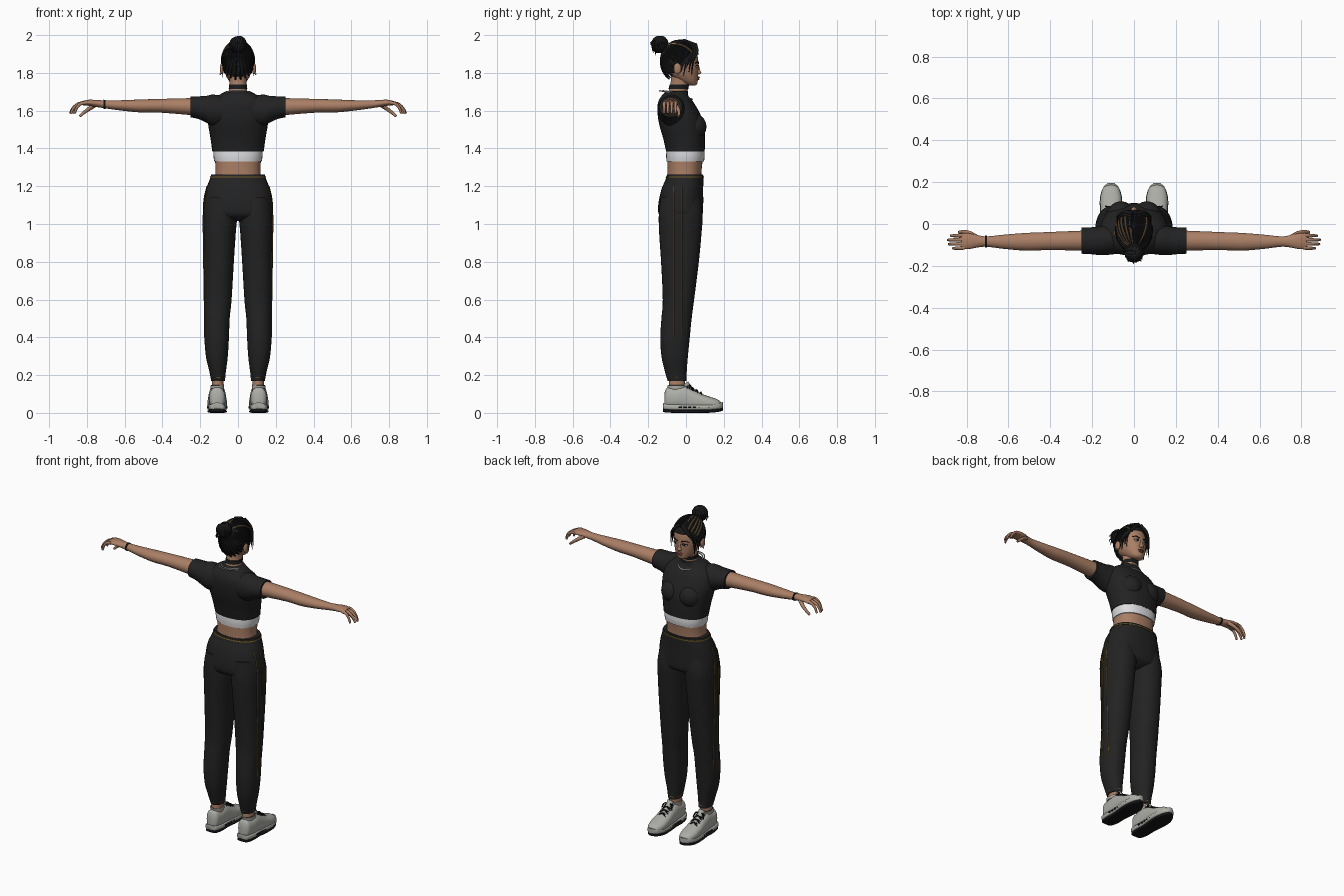
import bpy, bmesh, math, random
from mathutils import Vector

random.seed(4)
if "Cube" in bpy.data.objects:
    bpy.data.objects.remove(bpy.data.objects["Cube"], do_unlink=True)


def material(name, r, g, b):
    m = bpy.data.materials.new(name)
    m.use_nodes = True
    m.diffuse_color = (r, g, b, 1)
    node = next(n for n in m.node_tree.nodes if n.type == 'BSDF_PRINCIPLED')
    node.inputs["Base Color"].default_value = (r, g, b, 1)
    node.inputs["Roughness"].default_value = 0.8
    return m


SKIN = material("warm skin", .40, .21, .13)
CLOTH = material("black cloth", .016, .016, .016)
HAIR = material("black hair", .010, .010, .011)
WHITE = material("white band", .72, .72, .74)
SHOE = material("pale grey shoe", .42, .42, .39)
RUBBER = material("dark rubber", .008, .008, .008)
GOLD = material("gold trim", .16, .10, .015)
SILVER = material("silver", .5, .5, .5)
STREAK = material("brown streak", .26, .15, .07)
LIPS = material("lips", .27, .09, .07)


def finish(name, bm, mat):
    bmesh.ops.recalc_face_normals(bm, faces=bm.faces)
    mesh = bpy.data.meshes.new(name)
    bm.to_mesh(mesh)
    bm.free()
    mesh.materials.append(mat)
    ob = bpy.data.objects.new(name, mesh)
    bpy.context.collection.objects.link(ob)
    bpy.context.view_layer.objects.active = ob
    bpy.ops.object.select_all(action='DESELECT')
    ob.select_set(True)
    bpy.ops.object.shade_smooth_by_angle(angle=math.radians(50))
    return ob


def resample(rows, steps=5):
    """Smooth spline through rows of numbers."""
    out = []
    for i in range(len(rows) - 1):
        p0, p1, p2, p3 = (rows[min(max(i + k, 0), len(rows) - 1)] for k in (-1, 0, 1, 2))
        for j in range(steps):
            t = j / steps
            out.append([b + .5 * t * (c - a + t * (2*a - 5*b + 4*c - d + t * (3 * (b - c) + d - a)))
                        for a, b, c, d in zip(p0, p1, p2, p3)])
    return out + [list(rows[-1])]


def skin_rings(name, rings, mat):
    bm = bmesh.new()
    loops = [[bm.verts.new(p) for p in ring] for ring in rings]
    n = len(loops[0])
    for a, b in zip(loops, loops[1:]):
        for i in range(n):
            bm.faces.new((a[i], a[(i + 1) % n], b[(i + 1) % n], b[i]))
    bm.faces.new(loops[0])
    bm.faces.new(loops[-1])
    return finish(name, bm, mat)


def loft(name, axis, rows, mat, power=2.0, n=32):
    """Rows are (position, centre a, centre b, radius a, radius b) along an axis."""
    rings = []
    for t, a, b, ra, rb in resample(rows):
        ring = []
        for i in range(n):
            c, s = math.cos(math.tau * i / n), math.sin(math.tau * i / n)
            u = a + ra * math.copysign(abs(c) ** (2 / power), c)
            v = b + rb * math.copysign(abs(s) ** (2 / power), s)
            ring.append({'x': (t, u, v), 'y': (u, t, v), 'z': (u, v, t)}[axis])
        rings.append(ring)
    return skin_rings(name, rings, mat)


def tube(name, points, r0, r1, mat, steps=4, n=8):
    pts = [Vector(p) for p in resample(points, steps)]
    rings = []
    for i, p in enumerate(pts):
        d = (pts[min(i + 1, len(pts) - 1)] - pts[max(i - 1, 0)]).normalized()
        side = d.cross(Vector((.13, .31, .94))).normalized()
        up = side.cross(d)
        r = r0 + (r1 - r0) * i / (len(pts) - 1)
        rings.append([p + r * (side * math.cos(math.tau * k / n) + up * math.sin(math.tau * k / n))
                      for k in range(n)])
    return skin_rings(name, rings, mat)


def ball(name, centre, radii, mat, keep=None):
    bm = bmesh.new()
    bmesh.ops.create_uvsphere(bm, u_segments=40, v_segments=28, radius=1)
    for v in bm.verts:
        v.co = Vector(c + r * k for c, r, k in zip(centre, radii, v.co))
    if keep:
        bad = [f for f in bm.faces if not keep(f.calc_center_median())]
        bmesh.ops.delete(bm, geom=bad, context='FACES')
    return finish(name, bm, mat)


# Torso: midriff, band and cropped top
loft("midriff", 'z', [(1.22, 0, -.01, .125, .09), (1.28, 0, -.008, .119, .09),
                      (1.35, 0, -.004, .122, .094)], SKIN, 2.3)
loft("chest_band", 'z', [(1.33, 0, -.004, .125, .099), (1.36, 0, -.003, .13, .102),
                         (1.40, 0, -.003, .131, .1)], WHITE, 2.3)
loft("crop_top", 'z', [(1.383, 0, -.003, .136, .102), (1.45, 0, -.01, .145, .11),
                       (1.52, 0, -.022, .157, .118), (1.58, 0, -.037, .163, .113),
                       (1.64, 0, -.053, .15, .096), (1.68, 0, -.058, .105, .07),
                       (1.705, 0, -.045, .058, .056)], CLOTH, 2.3)

# Trousers
HIPS = [(1.262, 0, -.005, .142, .096), (1.235, 0, -.008, .15, .1), (1.18, 0, -.02, .17, .111),
        (1.10, 0, -.028, .183, .119), (1.045, 0, -.028, .178, .112), (1.015, 0, -.028, .10, .06)]
LEG = [(1.14, .088, -.03, .08, .105), (1.05, .094, -.028, .09, .116), (.95, .098, -.03, .086, .112),
       (.80, .102, -.032, .08, .1), (.6, .107, -.04, .073, .083), (.5, .111, -.05, .067, .08),
       (.4, .113, -.058, .065, .078), (.3, .112, -.06, .058, .07), (.22, .108, -.054, .044, .058),
       (.17, .106, -.047, .036, .05)]
loft("trouser_hips", 'z', HIPS, CLOTH, 2.3)
loft("waist_trim", 'z', [(1.246, 0, -.007, .149, .1015), (1.252, 0, -.006, .147, .1)], GOLD, 2.3)


def outer_x(y, z):
    best = 0
    for rows in (HIPS, LEG):
        t, cx, cy, rx, ry = min(resample(rows, 20), key=lambda r: abs(r[0] - z))
        if abs(t - z) < .02 and abs(y - cy) < ry:
            best = max(best, cx + rx * (1 - (abs(y - cy) / ry) ** 2.2) ** (1 / 2.2))
    return best


for s, tag in ((1, "left"), (-1, "right")):
    def flip(rows):
        return [(t, s * a, *rest) for t, a, *rest in rows]

    def side(points):
        return [(s * x, y, z) for x, y, z in points]

    ball(tag + "_bust", (s * .062, .035, 1.515), (.07, .073, .072), CLOTH)
    loft(tag + "_trouser_leg", 'z', flip(LEG), CLOTH, 2.2)
    for y in (-.064, -.022):
        zs = [1.2 - .05 * i for i in range(17)]
        tube(tag + "_trouser_stripe", side([(outer_x(y, z), y, z) for z in zs]), .0028, .0028, GOLD, 2)

    # Sleeve, arm and hand
    loft(tag + "_sleeve", 'x', [(s * x, *r) for x, *r in (
        (.06, -.07, 1.60, .07, .075), (.13, -.076, 1.602, .072, .083), (.17, -.08, 1.608, .068, .07),
        (.21, -.08, 1.616, .064, .06), (.252, -.08, 1.62, .062, .055))], CLOTH)
    loft(tag + "_arm", 'x', [(s * x, *r) for x, *r in (
        (.2, -.08, 1.62, .05, .048), (.3, -.08, 1.623, .046, .042), (.42, -.082, 1.626, .043, .036),
        (.52, -.085, 1.625, .042, .034), (.62, -.085, 1.628, .034, .027),
        (.70, -.084, 1.633, .025, .021), (.74, -.083, 1.637, .028, .019),
        (.79, -.082, 1.642, .038, .016), (.825, -.082, 1.64, .036, .011))], SKIN)
    for i, length in enumerate((.052, .066, .062, .042)):
        y = -.053 - .02 * i
        tube(tag + "_finger", side([(.81, y, 1.641), (.815 + length * .45, y - .002, 1.636),
                                    (.82 + length * .8, y - .003, 1.615),
                                    (.823 + length, y - .003, 1.585)]), .0105, .006, SKIN)
    tube(tag + "_thumb", side([(.755, -.062, 1.632), (.785, -.044, 1.612), (.815, -.037, 1.59),
                               (.838, -.04, 1.57)]), .013, .007, SKIN)

    # Ankle, cuff and shoe
    loft(tag + "_ankle", 'z', flip([(.09, .108, -.05, .036, .045), (.16, .107, -.048, .031, .042),
                                    (.2, .107, -.048, .03, .042)]), SKIN)
    loft(tag + "_cuff_line", 'z', flip([(.184, .106, -.049, .039, .053),
                                        (.189, .106, -.05, .0395, .0535)]), GOLD)
    loft(tag + "_shoe_upper", 'y', [(y, s * .11, *r) for y, *r in (
        (-.114, .065, .022, .04), (-.10, .078, .038, .056), (-.06, .077, .044, .057),
        (-.015, .08, .046, .063), (.03, .07, .048, .058), (.08, .058, .051, .044),
        (.13, .05, .05, .034), (.17, .044, .038, .026), (.188, .04, .018, .012))], SHOE, 2.4)
    for name, mat, low, high, grow in (("shoe_sole", SHOE, .014, .046, 0),
                                       ("shoe_tread", RUBBER, 0, .016, -.003)):
        loft(f"{tag}_{name}", 'y', [(y, s * .11, (low + high) / 2 + lift, rx + grow, (high - low) / 2)
             for y, rx, lift in ((-.122, .022, .008), (-.112, .038, .003), (-.06, .047, 0),
                                 (0, .046, 0), (.07, .053, 0), (.13, .052, .001),
                                 (.175, .037, .006), (.196, .014, .012))], mat, 4)
    for i in range(7):
        y = -.03 + .025 * i
        for e in (-1, 1):
            ball(tag + "_sole_fleck", (s * .11 + e * .0475, y, .03), (.006, .009, .005), RUBBER)
    loft(tag + "_shoe_collar", 'z', flip([(.128, .11, -.048, .036, .048),
                                          (.146, .11, -.048, .037, .05)]), SHOE)
    ball(tag + "_shoe_opening", (s * .11, -.048, .1455), (.033, .046, .003), RUBBER)
    tube(tag + "_tongue", side([(.11, .06, .098), (.11, .02, .126), (.11, -.005, .155)]),
         .016, .02, SHOE)
    for i in range(4):
        y, z = .005 + .022 * i, .143 - .0125 * i
        for e in (-1, 1):
            tube(tag + "_lace", side([(.11 - e * .028, y, z - .01), (.11, y + .008, z + .004),
                                      (.11 + e * .028, y + .014, z - .014)]), .0035, .0035, RUBBER)
    for e in (-1, 1):
        tube(tag + "_lace_bow", side([(.11, .012, .143), (.11 + e * .025, .022, .145),
                                      (.11 + e * .035, .035, .12)]), .004, .004, RUBBER)

    # Ear, eye and brow
    ball(tag + "_ear", (s * .085, -.045, 1.823), (.011, .02, .03), SKIN)
    ball(tag + "_earring", (s * .093, -.04, 1.795), (.004, .004, .006), SILVER)
    ball(tag + "_eye", (s * .031, .0585, 1.832), (.014, .006, .006), WHITE)
    ball(tag + "_iris", (s * .031, .0625, 1.832), (.006, .004, .006), HAIR)
    tube(tag + "_lash", side([(.015, .062, 1.834), (.031, .064, 1.840), (.049, .053, 1.835)]),
         .003, .002, HAIR)
    tube(tag + "_brow", side([(.014, .066, 1.850), (.035, .062, 1.858), (.056, .048, 1.851)]),
         .004, .002, HAIR)

# Neck and head
loft("neck", 'z', [(1.65, 0, -.055, .056, .052), (1.70, 0, -.043, .048, .05),
                   (1.75, 0, -.032, .045, .049), (1.80, 0, -.03, .05, .05)], SKIN)
loft("head", 'z', [(1.733, 0, .035, .016, .014), (1.742, 0, .025, .034, .034),
                   (1.765, 0, .005, .053, .058), (1.80, 0, -.016, .069, .081),
                   (1.85, 0, -.026, .077, .092), (1.90, 0, -.03, .073, .088),
                   (1.94, 0, -.03, .052, .06), (1.96, 0, -.03, .02, .02)], SKIN, 2.15)
loft("nose", 'z', [(1.792, 0, .062, .010, .008), (1.800, 0, .065, .015, .016),
                   (1.815, 0, .062, .009, .013), (1.845, 0, .06, .007, .007)], SKIN)
ball("upper_lip", (0, .064, 1.776), (.019, .009, .005), LIPS)
ball("lower_lip", (0, .061, 1.768), (.016, .010, .006), LIPS)

# Hair cap, swept strands, fringe and bun
CENTRE, RADII = Vector((0, -.03, 1.86)), Vector((.086, .104, .112))
ball("hair_cap", CENTRE, RADII, HAIR, lambda c: c.z > 1.765 and c.y < -.02 + (c.z - 1.84) * 1.4)
to_bun = Vector((0, -.8, .6))
for i in range(44):
    a = math.tau * (i + .5) / 44
    start = Vector((math.sin(a), .25 + .5 * math.cos(a), .12 + .5 * math.cos(a))).normalized()
    path = []
    for k in range(6):
        d = start.lerp(to_bun, k / 5).normalized()
        path.append(CENTRE + Vector(d[j] * RADII[j] * 1.01 for j in range(3)))
    brown = start.x < -.1 and start.z > .1 and i % 2 == 0 or i == 5
    tube("hair_streak" if brown else "hair_strand", path, .0045, .0045, STREAK if brown else HAIR, 3, 6)
for s in (-1, 1):
    for i in range(6):
        f = i * .012
        end = 1.775 + .02 * (i % 3) + .01 * (s > 0)
        tube("fringe_strand", [(s * .008, .048 - f, 1.95 + f * .4), (s * .048, .058 - f, 1.912),
                               (s * .078, .038 - f, 1.86), (s * .081, .03 - f * 1.2, end)],
             .011, .0015, HAIR)
bun = Vector((0, -.138, 1.95))
ball("hair_bun", bun, (.04, .044, .041), HAIR)
for i in range(9):
    a = math.pi * i / 9
    u = Vector((math.cos(a), math.sin(a), .2)).normalized()
    v = u.cross(Vector((-math.sin(a), math.cos(a), .4))).normalized()
    loop = [bun + .04 * (u * math.cos(t * .7) + v * math.sin(t * .7)) for t in range(10)]
    tube("bun_coil", loop, .008, .007, HAIR, 3)
for i in range(12):
    d = Vector((random.uniform(-1, 1), random.uniform(-1, .1), random.uniform(-1, .3))).normalized()
    tube("bun_wisp", [bun + d * .035, bun + d * .05, bun + d * .054 + Vector((0, 0, -.014))],
         .005, .001, HAIR)

# Choker, necklaces and bracelet
loft("choker", 'z', [(1.716, 0, -.04, .049, .052), (1.738, 0, -.035, .048, .052)], HAIR)
for width, reach, drop in ((.066, .078, .045), (.074, .094, .085)):
    ring = []
    for i in range(25):
        a = math.tau * i / 24
        front = (1 + math.cos(a)) / 2
        ring.append((width * math.sin(a), -.045 + reach * math.cos(a), 1.705 - drop * front ** 1.5))
    tube("necklace", ring, .0035, .0035, SILVER, 2, 6)
loft("bracelet", 'x', [(-.702, -.084, 1.633, .028, .024), (-.712, -.084, 1.634, .028, .024)], RUBBER)
